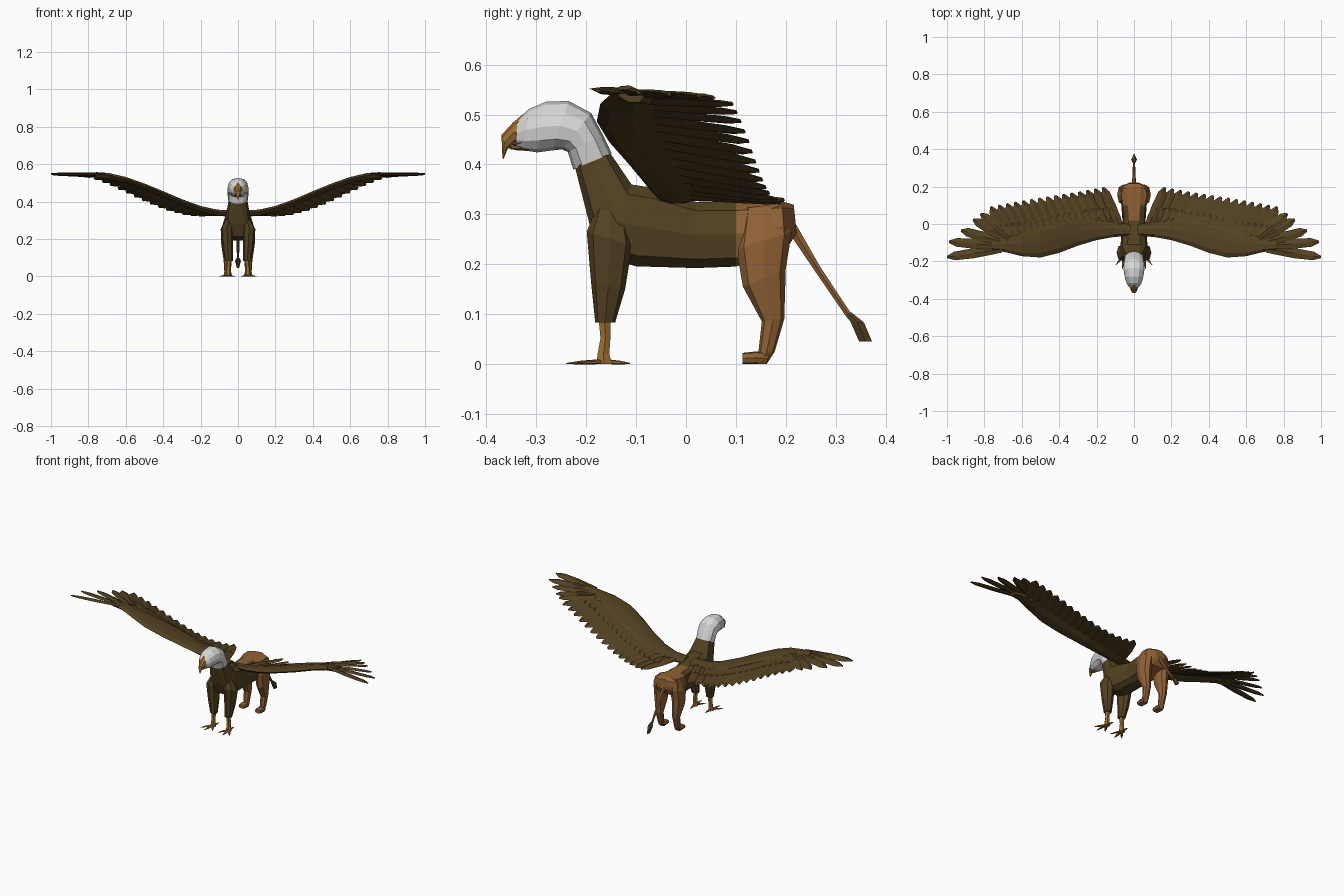
import bpy, bmesh
from math import sin, cos, pi, copysign
from mathutils import Vector

if "Cube" in bpy.data.objects:
    bpy.data.objects.remove(bpy.data.objects["Cube"])


def material(name, rgb):
    m = bpy.data.materials.new(name)
    m.use_nodes = True
    m.diffuse_color = (*rgb, 1)
    m.node_tree.nodes["Principled BSDF"].inputs["Base Color"].default_value = (*rgb, 1)
    return m


FEATHER = material("dark feather brown", (0.088, 0.054, 0.016))
FUR = material("tan fur", (0.28, 0.12, 0.037))
WHITE = material("white plumage", (0.68, 0.68, 0.67))
HORN = material("ochre horn", (0.34, 0.16, 0.032))
MOUTH = material("dull pink mouth", (0.30, 0.16, 0.11))


def loft(bm, rings, n=8, power=1.0):
    """Skin elliptical rings; each ring is (edge point, opposite point, side vector)."""
    soft = lambda t: copysign(abs(t) ** power, t)
    loops = []
    for a, b, u in rings:
        c, v = (a + b) / 2, (b - a) / 2
        loops.append([bm.verts.new(c + u * soft(cos(2 * pi * i / n)) + v * soft(sin(2 * pi * i / n)))
                      for i in range(n)])
    for p, q in zip(loops, loops[1:]):
        for i in range(n):
            j = (i + 1) % n
            bm.faces.new((p[i], p[j], q[j], q[i]))
    bm.faces.new(loops[0])
    bm.faces.new(loops[-1])


def finish(name, bm, mats, mirror=False):
    bmesh.ops.recalc_face_normals(bm, faces=bm.faces)
    mesh = bpy.data.meshes.new(name)
    bm.to_mesh(mesh)
    bm.free()
    for m in mats:
        mesh.materials.append(m)
    ob = bpy.data.objects.new(name, mesh)
    bpy.context.collection.objects.link(ob)
    if mirror:
        ob.modifiers.new("Mirror", 'MIRROR').use_mirror_merge = False
    return ob


def part(name, profile, mat, n=8, power=1.0, mirror=False):
    """Profile rows: y, z of one edge, y, z of the other edge, half width, x offset."""
    bm = bmesh.new()
    loft(bm, [(Vector((x, y1, z1)), Vector((x, y2, z2)), Vector((w, 0, 0)))
              for y1, z1, y2, z2, w, x in profile], n, power)
    return finish(name, bm, [mat], mirror)


# Body and lower neck, with fur on the hindquarters
body = part("body", [
    (.222, .262, .216, .32, .03, 0), (.2, .225, .192, .328, .082, 0),
    (.10, .193, .10, .327, .068, 0), (.02, .19, .02, .327, .062, 0),
    (-.10, .193, -.06, .355, .07, 0), (-.165, .21, -.108, .362, .073, 0),
    (-.195, .28, -.122, .382, .064, 0), (-.224, .395, -.15, .422, .05, 0)],
    FEATHER, n=10, power=.65)
body.data.materials.append(FUR)
for f in body.data.polygons:
    if f.center.y > .1 or (f.center.y > .03 and f.center.z > .32):
        f.material_index = 1

# Head and beak
part("head", [
    (-.226, .39, -.149, .422, .053, 0), (-.237, .425, -.166, .458, .056, 0),
    (-.248, .43, -.19, .503, .057, 0), (-.268, .428, -.235, .527, .055, 0),
    (-.298, .424, -.28, .526, .048, 0), (-.325, .428, -.315, .511, .038, 0),
    (-.342, .436, -.338, .488, .024, 0)], WHITE, n=12, power=.9)
part("upper_beak", [
    (-.315, .446, -.325, .502, .027, 0), (-.345, .442, -.347, .484, .02, 0),
    (-.358, .43, -.37, .459, .012, 0), (-.366, .41, -.368, .412, .002, 0)], HORN)
part("lower_beak", [
    (-.315, .427, -.315, .44, .02, 0), (-.338, .428, -.338, .438, .014, 0),
    (-.354, .431, -.354, .436, .006, 0)], HORN)
part("mouth", [
    (-.305, .438, -.305, .452, .037, 0), (-.33, .438, -.33, .449, .026, 0),
    (-.348, .437, -.348, .443, .014, 0)], MOUTH)

# Front legs
part("front_leg", [
    (-.175, .325, -.125, .33, .014, .042), (-.199, .265, -.108, .237, .034, .059),
    (-.19, .16, -.122, .15, .028, .055), (-.182, .083, -.142, .083, .021, .049)],
    FEATHER, power=.9, mirror=True)
part("front_shank", [
    (-.177, .09, -.15, .09, .015, .049), (-.173, .052, -.15, .052, .013, .051),
    (-.179, .02, -.152, .02, .014, .052), (-.182, 0, -.146, 0, .017, .053)],
    HORN, n=6, mirror=True)

# Toes spread from each front foot
bm = bmesh.new()
ankle = Vector((.053, -.165, .005))
for tip in ((.098, -.22), (.062, -.24), (.018, -.222), (.05, -.112)):
    end = Vector((*tip, .001))
    side = (end - ankle).cross(Vector((0, 0, 1))).normalized()
    loft(bm, [(c - side * w, c + side * w, Vector((0, 0, h))) for c, w, h in
              ((ankle, .009, .005), (ankle.lerp(end, .6), .007, .004), (end, .001, .001))], n=6)
finish("front_toes", bm, [HORN], True)

# Hind legs and paws
part("hind_leg", [
    (.115, .312, .195, .322, .024, .045), (.101, .23, .212, .265, .034, .056),
    (.114, .155, .2, .19, .031, .059), (.152, .085, .197, .09, .021, .056),
    (.145, .022, .178, .025, .018, .055), (.142, 0, .162, 0, .018, .055)],
    FUR, power=.9, mirror=True)
part("hind_paw", [
    (.113, 0, .113, .022, .02, .055), (.14, 0, .14, .025, .022, .055),
    (.16, 0, .167, .022, .018, .055)], FUR, power=.6, mirror=True)

# Tail and tuft
part("tail", [
    (.205, .262, .22, .284, .012, 0), (.258, .185, .27, .195, .008, 0),
    (.322, .092, .333, .1, .006, 0)], FUR, n=6)
part("tail_tuft", [
    (.318, .098, .332, .104, .006, 0), (.328, .084, .359, .083, .016, 0),
    (.345, .045, .375, .045, .006, 0)], FEATHER, n=6)

# Wing arm sections: x, leading y, trailing y, z
ARM = [(.02, -.062, -.005, .343), (.11, -.07, .02, .346), (.2, -.086, .03, .366),
       (.3, -.116, .025, .402), (.4, -.154, .01, .445), (.5, -.179, -.02, .486),
       (.6, -.172, -.045, .521), (.69, -.15, -.06, .542), (.76, -.14, -.085, .547)]
# Trailing feather tips: x, y
TIPS = [(.17, .195), (.3, .172), (.45, .148), (.6, .124), (.77, .092)]


def sample(rows, x):
    for a, b in zip(rows, rows[1:]):
        if x <= b[0]:
            break
    t = (x - a[0]) / (b[0] - a[0])
    return [p + (q - p) * t for p, q in zip(a, b)]


bm = bmesh.new()
loft(bm, [(Vector((x, y1, z)), Vector((x, y2, z - .012)), Vector((0, 0, .017)))
          for x, y1, y2, z in ARM])
finish("wing_arm", bm, [FEATHER], True)


def feather(bm, root, tip, width, slope):
    """Tapered blade with a raised shaft, its width tilted along the wing's slope."""
    side = (tip - root).cross(Vector((0, 0, 1))).normalized()
    side.z = slope
    blade = ((0, .7, .007), (.5, 1, .008), (.86, .85, .007), (1, .22, .004))
    loft(bm, [(root.lerp(tip, t) - side * width * w, root.lerp(tip, t) + side * width * w,
               Vector((0, 0, h))) for t, w, h in blade], n=4)


# Trailing flight feathers, with a shorter covert layer above
for name, count, reach, lift in (("flight_feathers", 15, 1, -.01),
                                 ("covert_feathers", 18, .5, -.002)):
    bm = bmesh.new()
    for i in range(count):
        s = i / (count - 1)
        x, lead, trail, z = sample(ARM, .075 + .595 * s)
        slope = (sample(ARM, x + .05)[3] - sample(ARM, x - .05)[3]) / .1
        root = Vector((x, lead + (trail - lead) * .6, z + lift))
        tx, ty = sample(TIPS, .165 + .6 * s)
        tip = Vector((tx, ty, z + lift - .006 - .03 * sin(pi * s)))
        feather(bm, root, root.lerp(tip, reach), .027, slope + .04)
    finish(name, bm, [FEATHER], True)

# Fanned wingtip feathers
bm = bmesh.new()
for i, (x, y) in enumerate(((.82, .055), (.86, .025), (.925, -.034), (.99, -.095), (1, -.177))):
    root = Vector((.66 + .012 * i, -.07 - .016 * i, .539 + .002 * i))
    feather(bm, root, Vector((x, y, .534 + .0035 * i)), .027, .18)
finish("wingtip_feathers", bm, [FEATHER], True)
